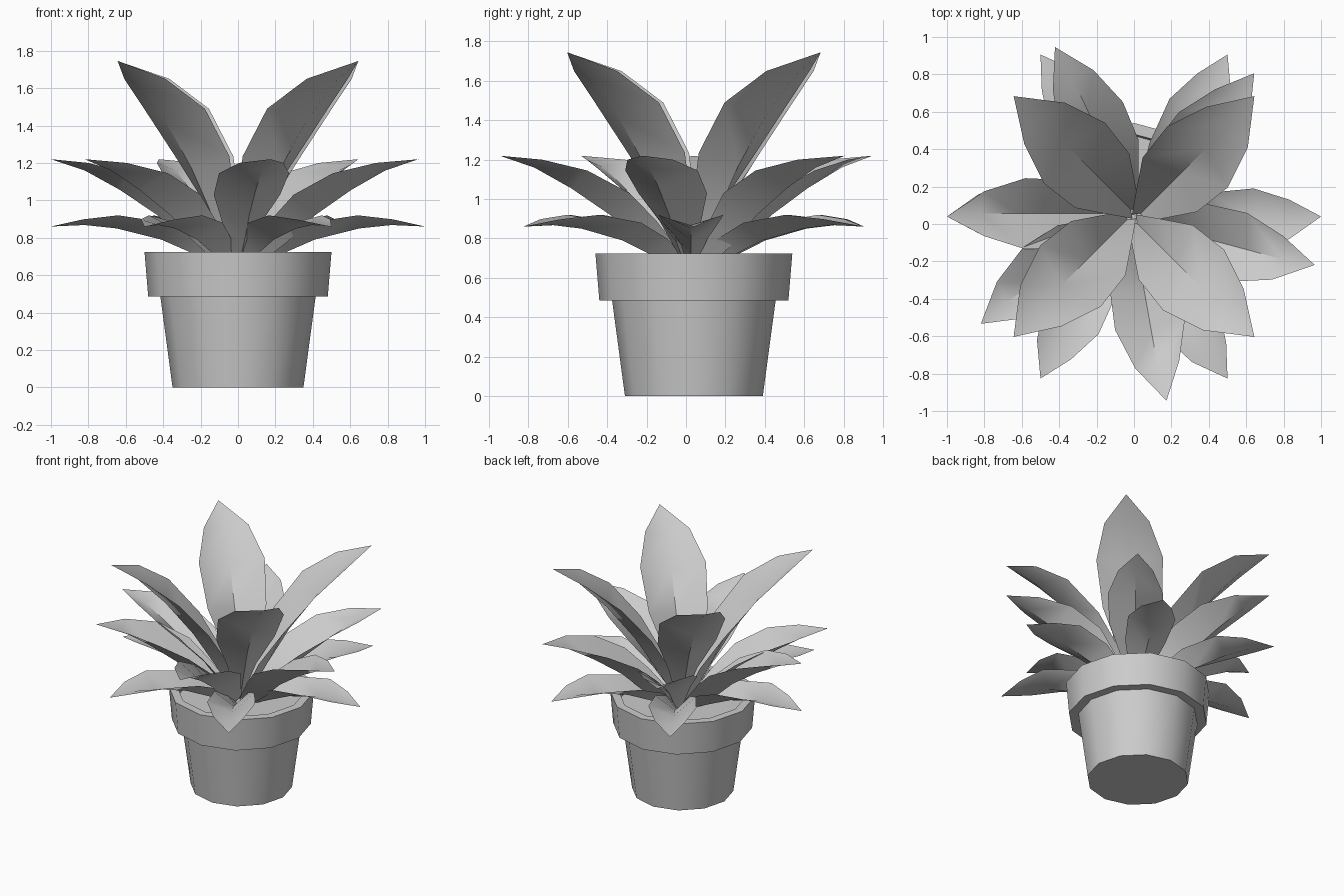
import bpy, bmesh, math
from mathutils import Matrix, Vector

if "Cube" in bpy.data.objects:
    bpy.data.objects.remove(bpy.data.objects["Cube"])

CENTRE = Vector((0, 0.04, 0))
SWAY = -0.015          # every blade leans slightly to one side


def finish(name, bm, angle):
    me = bpy.data.meshes.new(name)
    bm.to_mesh(me)
    bm.free()
    ob = bpy.data.objects.new(name, me)
    bpy.context.collection.objects.link(ob)
    bpy.ops.object.select_all(action='DESELECT')
    ob.select_set(True)
    bpy.context.view_layer.objects.active = ob
    bpy.ops.object.shade_smooth_by_angle(angle=math.radians(angle))
    return ob


def lathe(name, profile, sides=12):
    bm = bmesh.new()
    vs = [bm.verts.new((r, 0, z)) for r, z in profile]
    es = [bm.edges.new(p) for p in zip(vs, vs[1:])]
    bmesh.ops.spin(bm, geom=vs + es, cent=(0, 0, 0), axis=(0, 0, 1),
                   angle=math.tau, steps=sides, use_duplicate=False)
    bmesh.ops.remove_doubles(bm, verts=bm.verts, dist=1e-4)
    bmesh.ops.recalc_face_normals(bm, faces=bm.faces)
    bmesh.ops.translate(bm, verts=bm.verts, vec=CENTRE)
    return finish(name, bm, 35)


def leaf(name, stations, tip, degrees):
    """Folded leaf; station = (edge distance, edge height, half width, rib distance, rib height)."""
    bm = bmesh.new()
    rows = [[bm.verts.new((s, w + SWAY, z)), bm.verts.new((rs, SWAY, rz)),
             bm.verts.new((s, SWAY - w, z))] for s, z, w, rs, rz in stations]
    for a, b in zip(rows, rows[1:]):
        for i in (0, 1):
            bm.faces.new((a[i], a[i + 1], b[i + 1], b[i]))
    end = bm.verts.new((tip[0], 0, tip[1]))
    for i in (0, 1):
        bm.faces.new((rows[-1][i], rows[-1][i + 1], end))
    bm.transform(Matrix.Translation(CENTRE) @ Matrix.Rotation(math.radians(degrees), 4, 'Z'))
    return finish(name, bm, 48)


# Pot with stepped rim, and the soil inside it
lathe("pot", [(0, 0), (0.35, 0), (0.415, 0.485), (0.48, 0.485), (0.5, 0.725),
              (0.44, 0.725), (0.43, 0.66)])
lathe("soil", [(0.432, 0.67), (0, 0.67)])

# Tall inner leaves
tall = [(0.0, 0.70, 0.03, 0.04, 0.67), (0.10, 0.96, 0.10, 0.18, 0.92),
        (0.255, 1.235, 0.205, 0.335, 1.17),
        (0.465, 1.49, 0.23, 0.53, 1.42), (0.69, 1.65, 0.155, 0.72, 1.612)]
for i in range(4):
    leaf(f"tall_leaf_{i + 1}", tall, (0.91, 1.745), 45 + 90 * i)

# Middle leaves
middle = [(0.05, 0.70, 0.04, 0.12, 0.66), (0.21, 0.89, 0.11, 0.28, 0.78),
          (0.36, 1.03, 0.18, 0.43, 0.92), (0.58, 1.145, 0.19, 0.63, 1.055),
          (0.80, 1.2, 0.12, 0.82, 1.16)]
for i in range(6):
    leaf(f"middle_leaf_{i + 1}", middle, (1.0, 1.22), 180 - 65 * i)

# Low spreading leaves
low = [(0.05, 0.70, 0.04, 0.12, 0.66), (0.20, 0.80, 0.085, 0.25, 0.72),
       (0.38, 0.88, 0.14, 0.41, 0.79), (0.64, 0.92, 0.165, 0.65, 0.85),
       (0.83, 0.898, 0.105, 0.82, 0.868)]
for i in range(6):
    leaf(f"low_leaf_{i + 1}", low, (1.0, 0.86), 60 * i)
